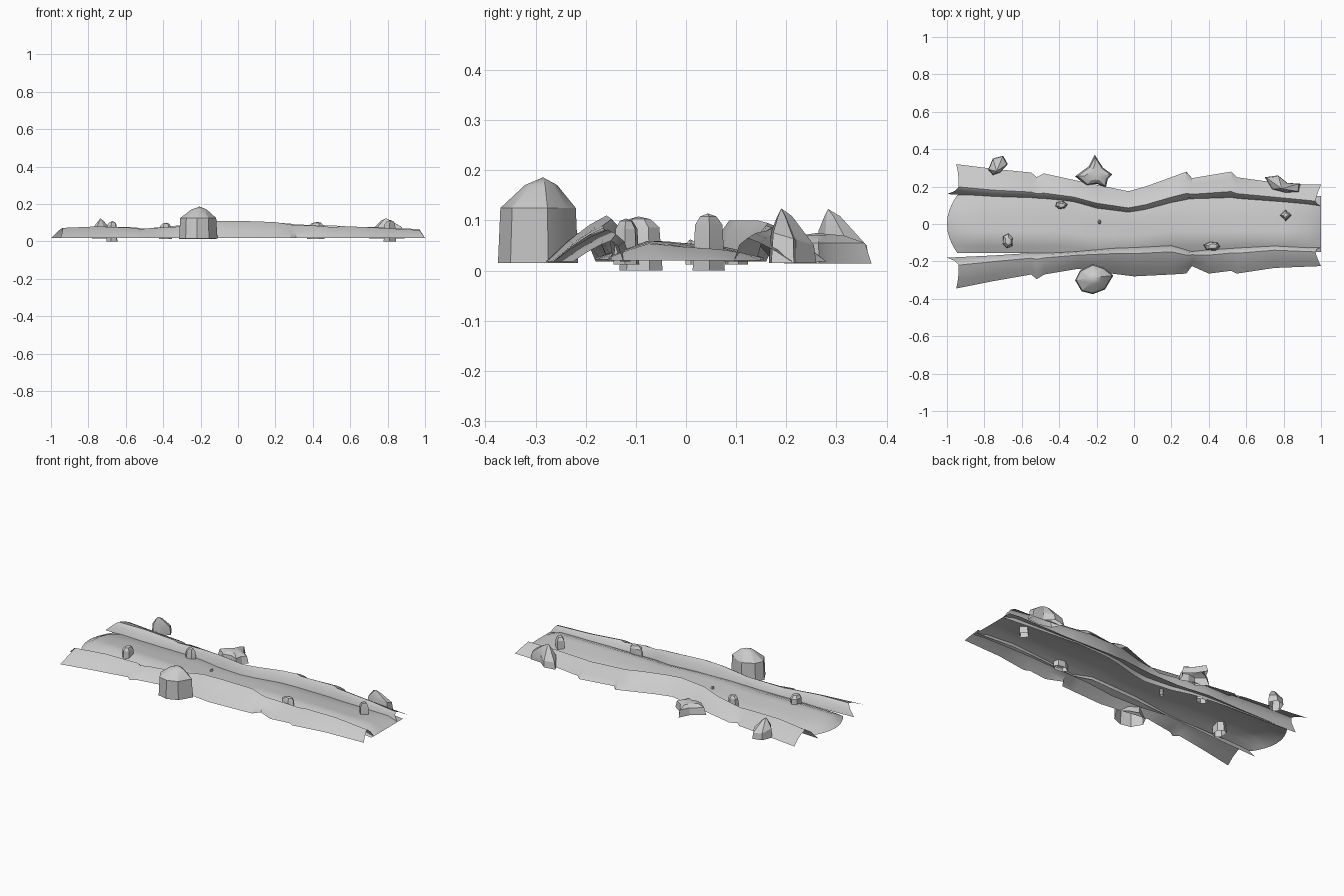
import bpy, bmesh, math, random
from mathutils import Vector

if "Cube" in bpy.data.objects:
    bpy.data.objects.remove(bpy.data.objects["Cube"])


def make(name, verts, faces, angle=35):
    me = bpy.data.meshes.new(name)
    me.from_pydata(verts, [], faces)
    bm = bmesh.new()
    bm.from_mesh(me)
    bmesh.ops.recalc_face_normals(bm, faces=bm.faces)
    # open sheets should face upwards
    if sum(f.normal.z * f.calc_area() for f in bm.faces) < 0:
        bmesh.ops.reverse_faces(bm, faces=bm.faces)
    bm.to_mesh(me)
    bm.free()
    ob = bpy.data.objects.new(name, me)
    bpy.context.collection.objects.link(ob)
    bpy.context.view_layer.objects.active = ob
    for o in bpy.context.selected_objects:
        o.select_set(False)
    ob.select_set(True)
    bpy.ops.object.shade_smooth_by_angle(angle=math.radians(angle))
    return ob


def grid_faces(rows, cols):
    return [(r * cols + c, r * cols + c + 1, (r + 1) * cols + c + 1, (r + 1) * cols + c)
            for r in range(rows - 1) for c in range(cols - 1)]


# Banks: stations of x, outer edge y, inner edge y, crest height
def bank(name, stations):
    # fraction from outer to inner edge, share of crest height
    profile = [(0, 0), (0.28, 0.45), (0.55, 0.8), (0.76, 1), (0.9, 0.72), (1, 0)]
    verts = []
    for i, (x, yo, yi, h) in enumerate(stations):
        for t, k in profile:
            dx = 0
            if i == 0:
                dx = 0.05 * (1 - t) + 0.05 * k      # slanted left end
            elif i == len(stations) - 1:
                dx = -0.03 * k                      # slanted right end
            verts.append((x + dx, yo + (yi - yo) * t, 0.018 + (h - 0.018) * k))
    make(name, verts, grid_faces(len(stations), len(profile)))


bank("back_bank", [
    (-1, .32, .16, .07), (-.75, .295, .145, .08), (-.55, .275, .138, .075),
    (-.52, .25, .135, .07), (-.48, .27, .132, .07), (-.32, .235, .115, .085),
    (-.2, .21, .08, .1), (-.03, .175, .058, .1), (.06, .2, .072, .1),
    (.2, .25, .11, .1), (.28, .28, .127, .095), (.31, .245, .132, .09),
    (.52, .28, .14, .085), (.55, .25, .135, .08), (.8, .215, .115, .075),
    (1, .21, .095, .065)])
bank("front_bank", [
    (-1, -.345, -.18, .072), (-.75, -.305, -.168, .08), (-.55, -.27, -.155, .072),
    (-.52, -.295, -.155, .065), (-.48, -.27, -.153, .07), (-.3, -.24, -.143, .08),
    (-.12, -.265, -.125, .108), (0, -.28, -.12, .11), (.2, -.27, -.11, .103),
    (.28, -.265, -.135, .09), (.31, -.225, -.145, .085), (.4, -.265, -.135, .085),
    (.52, -.25, -.125, .075), (.55, -.265, -.122, .082), (.75, -.235, -.11, .073),
    (1, -.225, -.125, .06)])

# Path bed: gently waved sheet, ends rolled down to the ground
xs = [-1, -.93, -.8, -.6, -.4, -.2, 0, .2, .4, .6, .8, .93, 1]
n = 9
verts = []
for i, x in enumerate(xs):
    for j in range(n):
        t = j / (n - 1) * 2 - 1
        mid = -0.025 if -0.3 < x < 0.2 else 0
        y = mid + t * (0.155 if x < .5 else 0.15)
        z = 0.05 - 0.025 * t * t + 0.012 * math.exp(-((t + .5) / .3) ** 2)
        z += 0.004 * math.sin(5 * x + 2 * t)
        px = x
        if x < -.9:
            px = x + 0.055 * t * t * (1 if i == 0 else .7)
        if i in (0, len(xs) - 1):
            z = 0.02
        verts.append((px, y, z))
make("path_bed", verts, grid_faces(len(xs), n))


# Rocks: outline of the base, shrunk outline higher up, slanted cap around a peak
def rock(name, outline, z0, zs, peak, shoulder=0.9, crown=0.5, tilt=(0, 0)):
    m = len(outline)
    c = sum((Vector(p) for p in outline), Vector((0, 0))) / m
    pk = Vector(peak[:2])
    verts = [(p[0], p[1], z0) for p in outline]
    for p in outline:
        q = c.lerp(Vector(p), shoulder)
        verts.append((q.x, q.y, zs + tilt[0] * (q.x - c.x) + tilt[1] * (q.y - c.y)))
    for p in outline:
        q = pk.lerp(Vector(p), crown)
        verts.append((q.x, q.y, zs + (peak[2] - zs) * 0.75))
    verts.append(peak)
    faces = [(r * m + i, r * m + (i + 1) % m, (r + 1) * m + (i + 1) % m, (r + 1) * m + i)
             for r in range(2) for i in range(m)]
    faces += [(2 * m + i, 2 * m + (i + 1) % m, 3 * m) for i in range(m)]
    make(name, verts, faces, 25)


rock("boulder_front", [(-.315, -.30), (-.28, -.36), (-.22, -.375), (-.155, -.35), (-.11, -.275),
                       (-.16, -.235), (-.22, -.215), (-.29, -.25)],
     .015, .125, (-.205, -.285, .186), .94, .4)
rock("star_rock_back", [(-.315, .255), (-.255, .205), (-.2, .215), (-.15, .195), (-.14, .24),
                        (-.115, .265), (-.165, .30), (-.21, .37), (-.24, .31)],
     .014, .055, (-.21, .26, .075), .88, .5)
rock("tooth_rock_back", [(-.78, .29), (-.755, .26), (-.715, .275), (-.675, .32), (-.70, .365),
                         (-.755, .35)],
     .015, .065, (-.735, .283, .123), .92, .3, (0, -.3))
rock("slab_rock_back", [(.7, .25), (.735, .185), (.81, .165), (.885, .17), (.89, .215),
                        (.82, .22), (.77, .26)],
     .015, .065, (.79, .19, .124), .9, .3, (0, -.3))

# Small stones lying on the path: centre, half sizes, top height, turn
stones = [(-.675, -.09, .036, .05, .108, .4), (-.39, .1, .036, .024, .1, .2),
          (.42, -.117, .05, .028, .104, -.2), (.81, .047, .034, .034, .114, 0),
          (-.185, .01, .011, .013, .062, 0)]
random.seed(4)
for k, (cx, cy, sx, sy, top, turn) in enumerate(stones):
    m = 4 if k == 3 else 6
    ring = []
    for i in range(m):
        a = turn + 2 * math.pi * i / m
        r = random.uniform(.85, 1.08)
        ring.append((cx + sx * r * math.cos(a), cy + sy * r * math.sin(a)))
    rock(f"path_stone_{k + 1}", ring, 0.0 if k in (0, 3) else .012, top * .8,
         (cx + sx * .15, cy - sy * .1, top), .85, .5)
